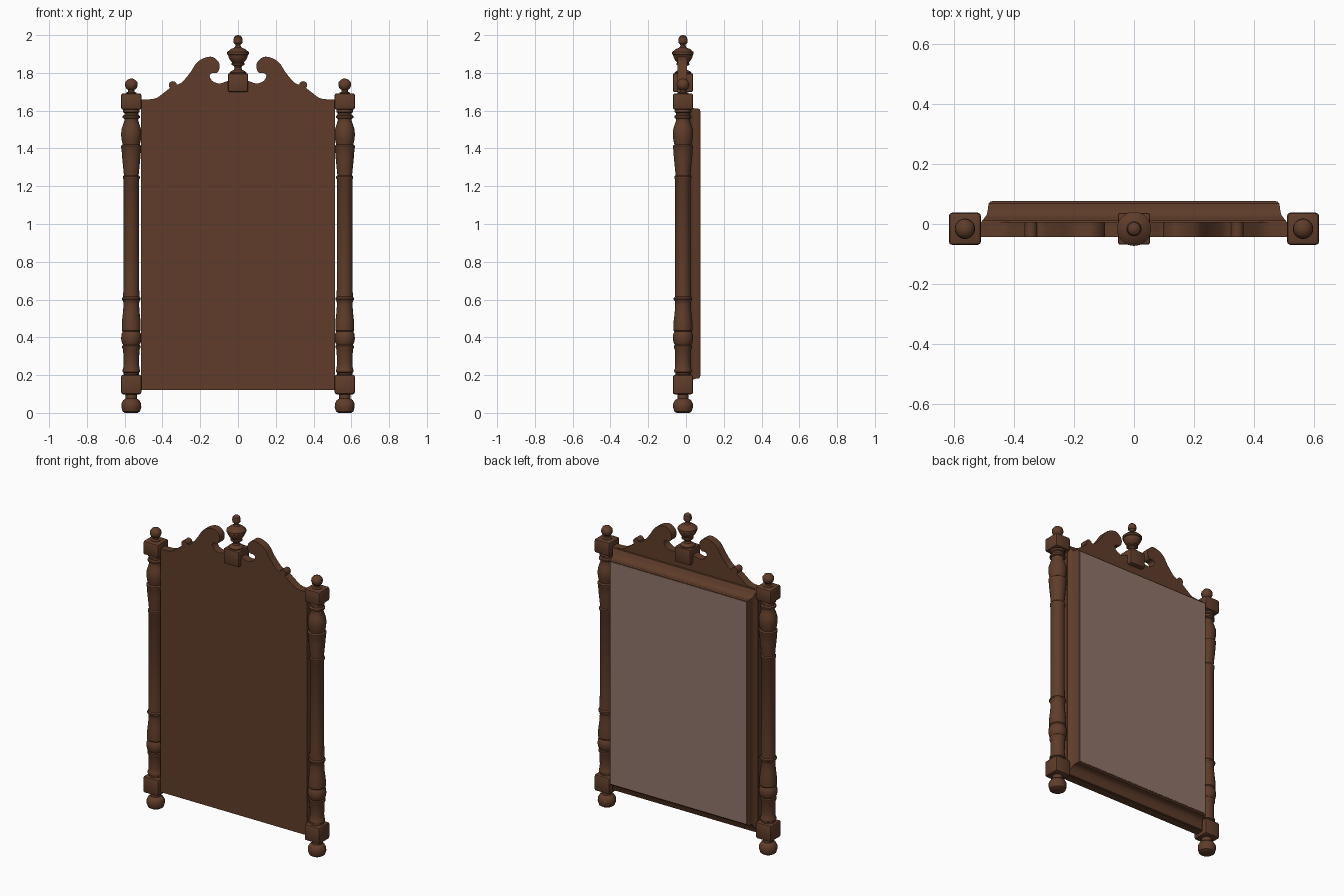
import bpy, bmesh, math
from mathutils import Vector

if "Cube" in bpy.data.objects:
    bpy.data.objects.remove(bpy.data.objects["Cube"])

POST_X, MID_Y = 0.565, -0.016


def material(name, rgb):
    m = bpy.data.materials.new(name)
    m.diffuse_color = (*rgb, 1)
    m.use_nodes = True
    m.node_tree.nodes["Principled BSDF"].inputs["Base Color"].default_value = m.diffuse_color
    return m


WOOD = material("dark_walnut", (0.115, 0.046, 0.023))
GLASS = material("mirror_glass", (0.28, 0.18, 0.145))


def finish(bm, name, mat, angle=35):
    bmesh.ops.recalc_face_normals(bm, faces=bm.faces)
    me = bpy.data.meshes.new(name)
    bm.to_mesh(me)
    bm.free()
    me.materials.append(mat)
    ob = bpy.data.objects.new(name, me)
    bpy.context.collection.objects.link(ob)
    bpy.ops.object.select_all(action='DESELECT')
    ob.select_set(True)
    bpy.context.view_layer.objects.active = ob
    bpy.ops.object.shade_smooth_by_angle(angle=math.radians(angle))
    return ob


def lathe(name, profile, x, n=32):
    """Turned part from (radius, z) pairs."""
    bm = bmesh.new()
    rings = []
    for r, z in profile:
        rings.append([bm.verts.new((x + r * math.cos(2 * math.pi * i / n),
                                    MID_Y + r * math.sin(2 * math.pi * i / n), z))
                      for i in range(n)])
    for a, b in zip(rings, rings[1:]):
        for i in range(n):
            j = (i + 1) % n
            bm.faces.new((a[i], a[j], b[j], b[i]))
    bm.faces.new(rings[0])
    bm.faces.new(rings[-1])
    return finish(bm, name, WOOD)


def block(name, x, z0, z1, half, bevel):
    bm = bmesh.new()
    bmesh.ops.create_cube(bm, size=1)
    for v in bm.verts:
        v.co = Vector((x + v.co.x * 2 * half, MID_Y + v.co.y * 2 * half,
                       (z0 + z1) / 2 + v.co.z * (z1 - z0)))
    bmesh.ops.bevel(bm, geom=bm.edges[:], offset=bevel, segments=2,
                    profile=0.5, affect='EDGES')
    return finish(bm, name, WOOD)


def smooth_path(pts, steps=5):
    """Catmull-Rom curve through 2D points."""
    p = [Vector(q) for q in pts]
    p = [p[0]] + p + [p[-1]]
    out = []
    for a, b, c, d in zip(p, p[1:], p[2:], p[3:]):
        for k in range(steps):
            t = k / steps
            out.append(0.5 * (2 * b + (c - a) * t + (2 * a - 5 * b + 4 * c - d) * t * t
                              + (3 * b - a - 3 * c + d) * t ** 3))
    return out + [p[-1]]


# turned posts
foot = [(0.034, 0), (0.046, 0.008), (0.053, 0.03), (0.052, 0.05), (0.042, 0.068),
        (0.03, 0.075), (0.03, 0.105)]
column = [(0.04, 0.19), (0.04, 0.212), (0.046, 0.216), (0.047, 0.226), (0.043, 0.234),
          (0.041, 0.26), (0.043, 0.335), (0.048, 0.345), (0.048, 0.355), (0.043, 0.36),
          (0.05, 0.372), (0.054, 0.395), (0.051, 0.42), (0.045, 0.43), (0.05, 0.436),
          (0.05, 0.446), (0.05, 0.48), (0.044, 0.53), (0.041, 0.575), (0.043, 0.592),
          (0.049, 0.6), (0.049, 0.608), (0.043, 0.615), (0.041, 0.7), (0.041, 1.235),
          (0.045, 1.242), (0.045, 1.252), (0.039, 1.258), (0.042, 1.29), (0.048, 1.35),
          (0.052, 1.4), (0.054, 1.405), (0.054, 1.414), (0.045, 1.42), (0.05, 1.44),
          (0.054, 1.47), (0.052, 1.5), (0.044, 1.525), (0.036, 1.55), (0.038, 1.558),
          (0.046, 1.562), (0.046, 1.572), (0.037, 1.578), (0.037, 1.588), (0.044, 1.592),
          (0.044, 1.6), (0.038, 1.62)]
knob = [(0.03, 1.68), (0.028, 1.695), (0.017, 1.7), (0.017, 1.71), (0.028, 1.718),
        (0.034, 1.735), (0.032, 1.75), (0.022, 1.763), (0.008, 1.769)]
for side, x in (("left", -POST_X), ("right", POST_X)):
    lathe(side + "_foot", foot, x)
    lathe(side + "_post", column, x)
    lathe(side + "_knob", knob, x)
    block(side + "_lower_block", x, 0.098, 0.202, 0.054, 0.012)
    block(side + "_upper_block", x, 1.605, 1.692, 0.054, 0.012)

# front board with swan-neck pediment
half = smooth_path([(-0.513, 1.66), (-0.47, 1.66), (-0.43, 1.668), (-0.386, 1.70),
                    (-0.345, 1.73), (-0.3, 1.748), (-0.254, 1.80), (-0.217, 1.855),
                    (-0.175, 1.88), (-0.135, 1.884), (-0.103, 1.858), (-0.098, 1.825),
                    (-0.112, 1.8), (-0.138, 1.798), (-0.15, 1.783), (-0.135, 1.757),
                    (-0.1, 1.744), (-0.06, 1.755), (-0.03, 1.765)])
outline = [Vector((-0.513, 0.12))] + half
outline += [Vector((-p.x, p.y)) for p in reversed(outline)]
bm = bmesh.new()
face = bm.faces.new([bm.verts.new((p.x, -0.044, p.y)) for p in outline])
ext = bmesh.ops.extrude_face_region(bm, geom=[face])
for v in ext["geom"]:
    if isinstance(v, bmesh.types.BMVert):
        v.co.y = 0.006
bmesh.ops.triangulate(bm, faces=[f for f in bm.faces if len(f.verts) > 4])
finish(bm, "pediment_board", WOOD)

# small scroll buds on the pediment slopes
for side, s in (("left", -1), ("right", 1)):
    bm = bmesh.new()
    bmesh.ops.create_cone(bm, cap_ends=True, segments=20, radius1=0.021,
                          radius2=0.021, depth=0.05)
    for v in bm.verts:
        v.co = Vector((s * 0.345 + v.co.x, v.co.z - 0.019, 1.735 + v.co.y))
    finish(bm, side + "_scroll_bud", WOOD)

# stepped moulding on the back, as stacked rectangles (y, half width, bottom, top)
steps = [(0.004, 0.511, 0.121, 1.659), (0.012, 0.507, 0.125, 1.655),
         (0.022, 0.498, 0.155, 1.635), (0.032, 0.492, 0.172, 1.618),
         (0.045, 0.489, 0.18, 1.612), (0.068, 0.486, 0.183, 1.61),
         (0.075, 0.48, 0.19, 1.604)]
bm = bmesh.new()
rects = [[bm.verts.new(c) for c in ((-h, y, a), (h, y, a), (h, y, b), (-h, y, b))]
         for y, h, a, b in steps]
for p, q in zip(rects, rects[1:]):
    for i in range(4):
        j = (i + 1) % 4
        bm.faces.new((p[i], p[j], q[j], q[i]))
bm.faces.new(rects[0])
bm.faces.new(rects[-1])
finish(bm, "back_moulding", WOOD)

# mirror plate
bm = bmesh.new()
bmesh.ops.create_cube(bm, size=1)
for v in bm.verts:
    v.co = Vector((v.co.x * 0.948, 0.0745 + v.co.y * 0.004, 0.897 + v.co.z * 1.404))
finish(bm, "mirror_plate", GLASS)

# centre block and urn finial
block("centre_block", 0, 1.70, 1.797, 0.053, 0.006)
urn = [(0.044, 1.79), (0.044, 1.803), (0.034, 1.81), (0.022, 1.816), (0.018, 1.828),
       (0.024, 1.838), (0.034, 1.842), (0.034, 1.85), (0.03, 1.855), (0.042, 1.868),
       (0.051, 1.885), (0.052, 1.895), (0.057, 1.898), (0.057, 1.91), (0.05, 1.916),
       (0.038, 1.926), (0.018, 1.934), (0.013, 1.945), (0.016, 1.953), (0.023, 1.958),
       (0.025, 1.972), (0.021, 1.99), (0.011, 1.998), (0.003, 2.0)]
lathe("urn_finial", urn, 0)
